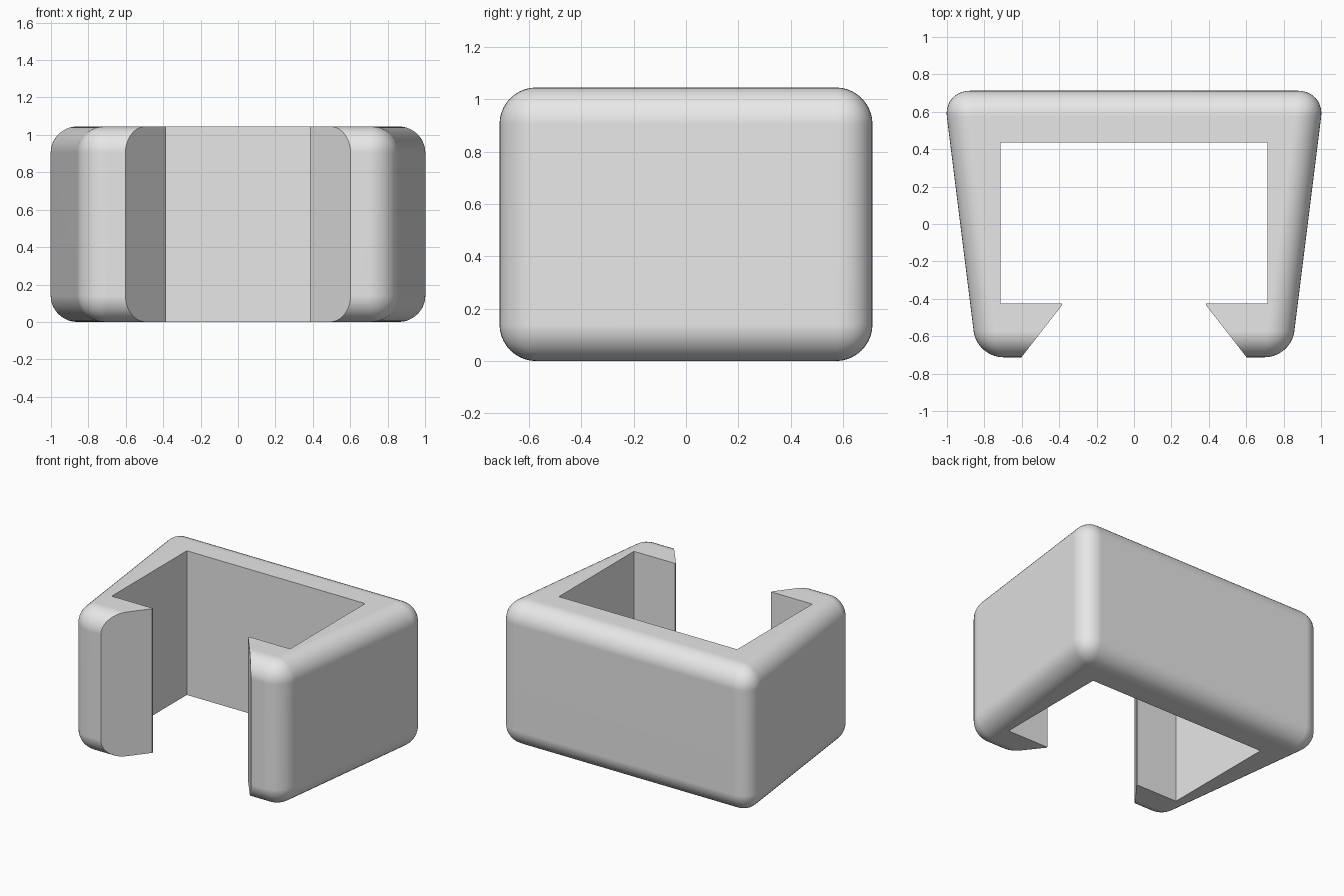
import bpy
import bmesh
import math

HEIGHT = 1.045
ROUNDING = 0.14

if "Cube" in bpy.data.objects:
    bpy.data.objects.remove(bpy.data.objects["Cube"], do_unlink=True)

grey = bpy.data.materials.new("light grey")
grey.use_nodes = True
grey.diffuse_color = (0.8, 0.8, 0.8, 1)
grey.node_tree.nodes["Principled BSDF"].inputs["Base Color"].default_value = (0.8, 0.8, 0.8, 1)


def prism(name, half, bottom, top):
    """Extrude a profile, given by its +x half and mirrored in x."""
    outline = half + [(-x, y) for x, y in reversed(half)]
    bm = bmesh.new()
    face = bm.faces.new([bm.verts.new((x, y, bottom)) for x, y in outline])
    moved = bmesh.ops.extrude_face_region(bm, geom=[face])["geom"]
    verts = [v for v in moved if isinstance(v, bmesh.types.BMVert)]
    bmesh.ops.translate(bm, verts=verts, vec=(0, 0, top - bottom))
    bmesh.ops.recalc_face_normals(bm, faces=bm.faces)
    mesh = bpy.data.meshes.new(name)
    bm.to_mesh(mesh)
    bm.free()
    mesh.materials.append(grey)
    obj = bpy.data.objects.new(name, mesh)
    bpy.context.collection.objects.link(obj)
    return obj


# Tapered block, rounded on every edge
clip = prism("clip_body", [(0.84, -0.7125), (1.018, 0.7125)], 0, HEIGHT)

# Through slot: rectangular pocket with a flared mouth between the hooks
slot = prism("slot_cutter",
             [(0.748, -0.9), (0.385, -0.434), (0.385, -0.425),
              (0.715, -0.425), (0.715, 0.435)], -0.5, HEIGHT + 0.5)

bevel = clip.modifiers.new("rounding", 'BEVEL')
bevel.width = ROUNDING
bevel.segments = 10
bevel.limit_method = 'NONE'
cut = clip.modifiers.new("slot", 'BOOLEAN')
cut.operation = 'DIFFERENCE'
cut.solver = 'EXACT'
cut.object = slot

bpy.ops.object.select_all(action='DESELECT')
clip.select_set(True)
bpy.context.view_layer.objects.active = clip
for name in ("rounding", "slot"):
    bpy.ops.object.modifier_apply(modifier=name)
bpy.data.objects.remove(slot, do_unlink=True)

# Smooth rounding, crisp slot edges, flat large faces
bpy.ops.object.shade_smooth_by_angle(angle=math.radians(30))
weighted = clip.modifiers.new("flat_faces", 'WEIGHTED_NORMAL')
weighted.keep_sharp = True
